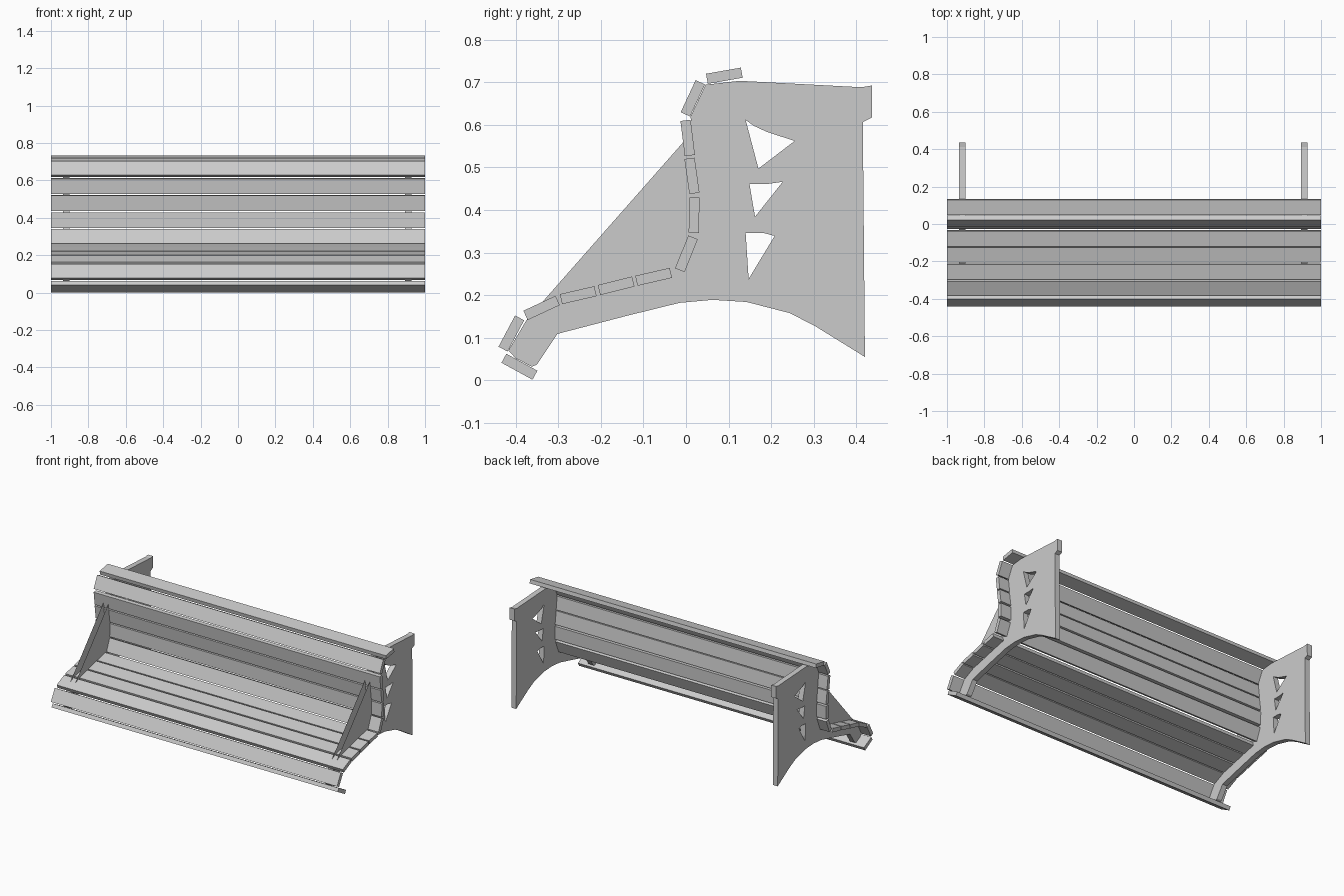
import bpy, bmesh, math
from mathutils import Matrix

cube = bpy.data.objects.get("Cube")
if cube:
    bpy.data.objects.remove(cube, do_unlink=True)

grey = bpy.data.materials.new("light_grey")
grey.use_nodes = True
colour = (0.6, 0.6, 0.6, 1)
grey.diffuse_color = colour
grey.node_tree.nodes["Principled BSDF"].inputs["Base Color"].default_value = colour


def add_object(name, bm):
    mesh = bpy.data.meshes.new(name)
    bm.to_mesh(mesh)
    bm.free()
    mesh.materials.append(grey)
    obj = bpy.data.objects.new(name, mesh)
    bpy.context.collection.objects.link(obj)
    return obj


def slat(name, y, z, degrees):
    """Long plank, tilted about the x axis."""
    bm = bmesh.new()
    bmesh.ops.create_cube(bm, size=1, matrix=Matrix.Translation((0, y, z))
                          @ Matrix.Rotation(math.radians(degrees), 4, 'X')
                          @ Matrix.Diagonal((2, 0.083, 0.024, 1)))
    add_object(name, bm)


def side_panel(name, x, half, outlines):
    """Extruded filled outline; the later outlines are holes."""
    curve = bpy.data.curves.new(name, 'CURVE')
    curve.dimensions = '2D'
    curve.fill_mode = 'BOTH'
    curve.extrude = half
    for pts in outlines:
        spline = curve.splines.new('POLY')
        spline.points.add(len(pts) - 1)
        for point, (y, z) in zip(spline.points, pts):
            point.co = (y, z, 0, 1)
        spline.use_cyclic_u = True
    helper = bpy.data.objects.new(name + "_outline", curve)
    bm = bmesh.new()
    bpy.context.collection.objects.link(helper)
    graph = bpy.context.evaluated_depsgraph_get()
    bm.from_mesh(helper.evaluated_get(graph).to_mesh())
    bpy.data.objects.remove(helper, do_unlink=True)
    bmesh.ops.remove_doubles(bm, verts=bm.verts, dist=0.0001)
    # Lay the outline into the y-z plane
    to_side = Matrix(((0, 0, 1, x), (1, 0, 0, 0), (0, 1, 0, 0), (0, 0, 0, 1)))
    bmesh.ops.transform(bm, matrix=to_side, verts=bm.verts)
    bmesh.ops.recalc_face_normals(bm, faces=bm.faces)
    for face in bm.faces:
        face.smooth = False
    add_object(name, bm)


def arm_web(name, x, half, pts):
    """Pair of paper-thin sheets flush with the panel sides."""
    bm = bmesh.new()
    for sign in (-1, 1):
        face = bm.faces.new([bm.verts.new((x + sign * half, y, z)) for y, z in pts])
        face.normal_update()
        if face.normal.x * sign < 0:
            face.normal_flip()
    add_object(name, bm)


# Slats from the front lip, along the seat and up the back: y, z, tilt
slats = [(-0.391, 0.032, -28.7), (-0.41, 0.11, 62), (-0.339, 0.17, 25),
         (-0.253, 0.2, 13), (-0.164, 0.222, 14), (-0.076, 0.243, 13),
         (0.001, 0.297, 68), (0.019, 0.388, 89), (0.014, 0.48, 98),
         (0.004, 0.569, 97), (0.016, 0.662, 65), (0.09, 0.715, 10)]
for i, (y, z, tilt) in enumerate(slats):
    part = "seat" if i < 6 else "back"
    slat(f"{part}_slat_{i + 1}", y, z, tilt)

# Panel edge that carries the slats, from back to front
inner = [(0.012, 0.58), (0.02, 0.532), (0.032, 0.44), (0.029, 0.347),
         (0, 0.255), (-0.032, 0.24), (-0.21, 0.198), (-0.297, 0.177),
         (-0.374, 0.142)]
rear = [(0.42, 0.055), (0.415, 0.606), (0.437, 0.617), (0.436, 0.692),
        (0.412, 0.688), (0.126, 0.703), (0.046, 0.694), (0.011, 0.62)]
front = [(-0.417, 0.07), (-0.4, 0.052), (-0.362, 0.032), (-0.35, 0.037),
         (-0.302, 0.109), (-0.137, 0.152), (-0.015, 0.182), (0.062, 0.189),
         (0.142, 0.184), (0.243, 0.158), (0.302, 0.128)]
holes = [[(0.14, 0.611), (0.16, 0.597), (0.19, 0.583), (0.255, 0.562), (0.17, 0.497)],
         [(0.149, 0.461), (0.191, 0.461), (0.227, 0.466), (0.162, 0.384)],
         [(0.14, 0.346), (0.182, 0.346), (0.208, 0.339), (0.147, 0.238)]]

for side, x in (("right", -0.918), ("left", 0.91)):
    side_panel(side + "_side_panel", x, 0.017, [rear + inner + front] + holes)
    arm_web(side + "_arm_web", x, 0.017, inner)
